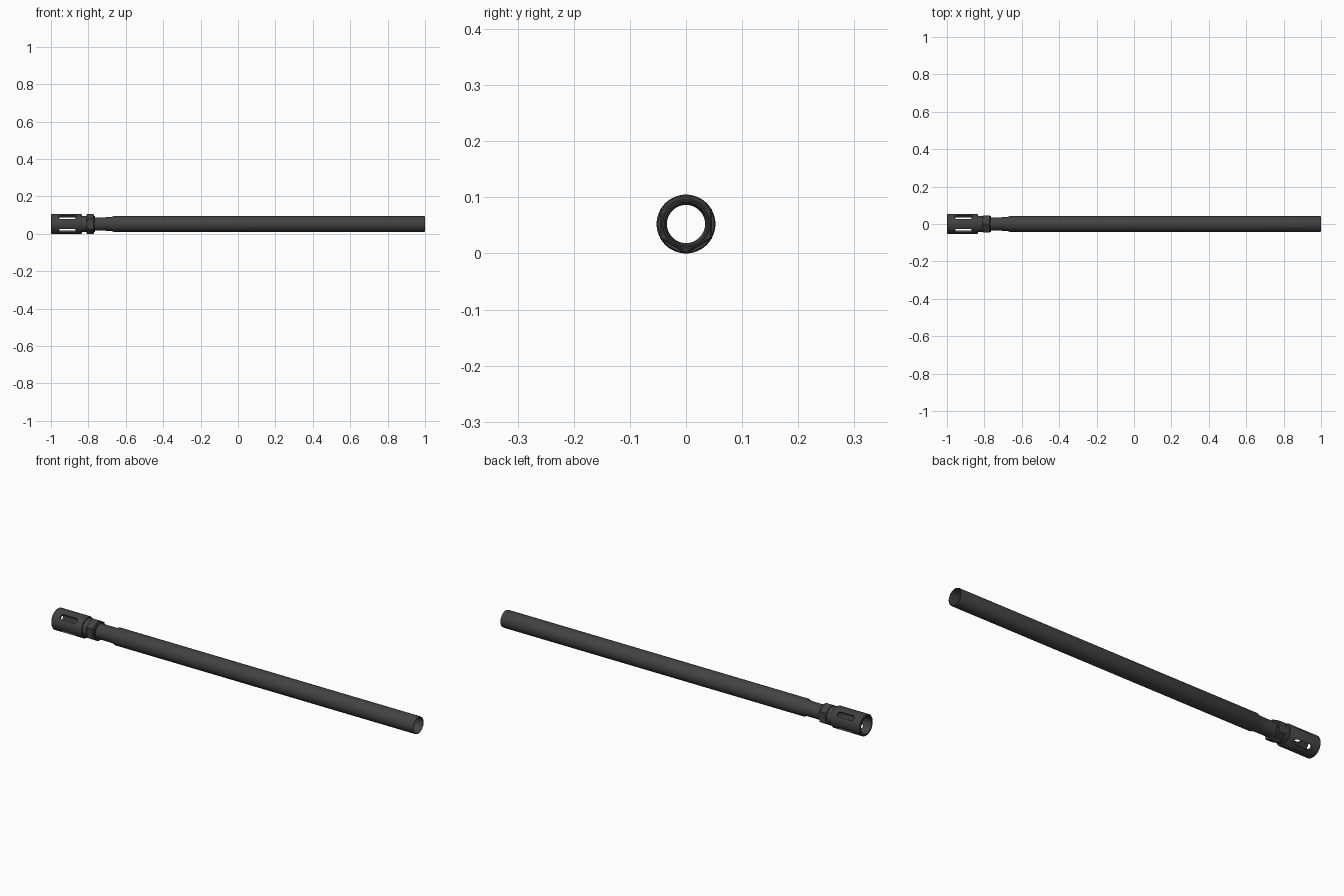
import bpy, bmesh, math
from mathutils import Matrix

if "Cube" in bpy.data.objects:
    bpy.data.objects.remove(bpy.data.objects["Cube"])

CZ = 0.0525   # axis height
SEG = 48

mat = bpy.data.materials.new("dark grey metal")
mat.diffuse_color = (0.055, 0.055, 0.055, 1)
mat.use_nodes = True
mat.node_tree.nodes["Principled BSDF"].inputs["Base Color"].default_value = mat.diffuse_color


def lathe(name, profile, seg=SEG, phase=0.0):
    """Revolve a closed (x, radius) profile around the long axis."""
    bm = bmesh.new()
    rings = []
    for i in range(seg):
        a = phase + 2 * math.pi * i / seg
        rings.append([bm.verts.new((x, r * math.cos(a), r * math.sin(a))) for x, r in profile])
    n = len(profile)
    for i in range(seg):
        p, q = rings[i], rings[(i + 1) % seg]
        for j in range(n):
            k = (j + 1) % n
            bm.faces.new((p[j], p[k], q[k], q[j]))
    bmesh.ops.recalc_face_normals(bm, faces=bm.faces)
    return finish(name, bm)


def finish(name, bm):
    me = bpy.data.meshes.new(name)
    bm.to_mesh(me)
    bm.free()
    me.materials.append(mat)
    ob = bpy.data.objects.new(name, me)
    ob.location.z = CZ
    bpy.context.collection.objects.link(ob)
    return ob


def smooth(ob):
    bpy.ops.object.select_all(action='DESELECT')
    bpy.context.view_layer.objects.active = ob
    ob.select_set(True)
    bpy.ops.object.shade_smooth_by_angle(angle=math.radians(30))


# long thin-walled tube with a stepped-down neck
tube = lathe("tube", [(-0.84, 0.036), (-0.71, 0.036), (-0.68, 0.0365), (-0.665, 0.042),
                      (0.996, 0.042), (1.0, 0.041), (1.0, 0.0385), (-0.66, 0.0385),
                      (-0.68, 0.034), (-0.84, 0.034)])

# slotted end sleeve with a narrower collar behind it
sleeve = lathe("slotted_sleeve", [(-1.0, 0.050), (-0.997, 0.0525), (-0.838, 0.0525), (-0.833, 0.050),
                                  (-0.833, 0.044), (-0.765, 0.044), (-0.765, 0.035),
                                  (-0.84, 0.035), (-0.855, 0.040), (-0.99, 0.040), (-1.0, 0.042)])

# four round-ended slots on the diagonals
bm = bmesh.new()
X0, X1, HW = -0.947, -0.877, 0.0125
outline = [(X1 + HW * math.cos(t), HW * math.sin(t))
           for t in [math.pi * (i / 8 - 0.5) for i in range(9)]]
outline += [(X0 - (x - X1), -y) for x, y in outline]
for k in range(4):
    rot = Matrix.Rotation(math.radians(45 + 90 * k), 3, 'X')
    f = bm.faces.new([bm.verts.new((x, y, 0.03)) for x, y in outline])
    ext = bmesh.ops.extrude_face_region(bm, geom=[f])
    top = [v for v in ext["geom"] if isinstance(v, bmesh.types.BMVert)]
    bmesh.ops.translate(bm, verts=top, vec=(0, 0, 0.04))
    bmesh.ops.rotate(bm, verts=list(f.verts) + top, cent=(0, 0, 0), matrix=rot)
bmesh.ops.recalc_face_normals(bm, faces=bm.faces)
cutter = finish("slot_cutter", bm)
cutter.hide_render = True
cutter.hide_set(True)
cut = sleeve.modifiers.new("slots", 'BOOLEAN')
cut.object = cutter
cut.solver = 'EXACT'
bpy.context.view_layer.objects.active = sleeve
bpy.ops.object.modifier_apply(modifier="slots")
bpy.data.objects.remove(cutter)

# hexagonal lock nut, one corner straight up
nut = lathe("hex_nut", [(-0.81, 0.049), (-0.806, 0.053), (-0.773, 0.053), (-0.769, 0.049),
                        (-0.769, 0.040), (-0.81, 0.040)], seg=6, phase=math.pi / 2)

for ob in (tube, sleeve):
    smooth(ob)
